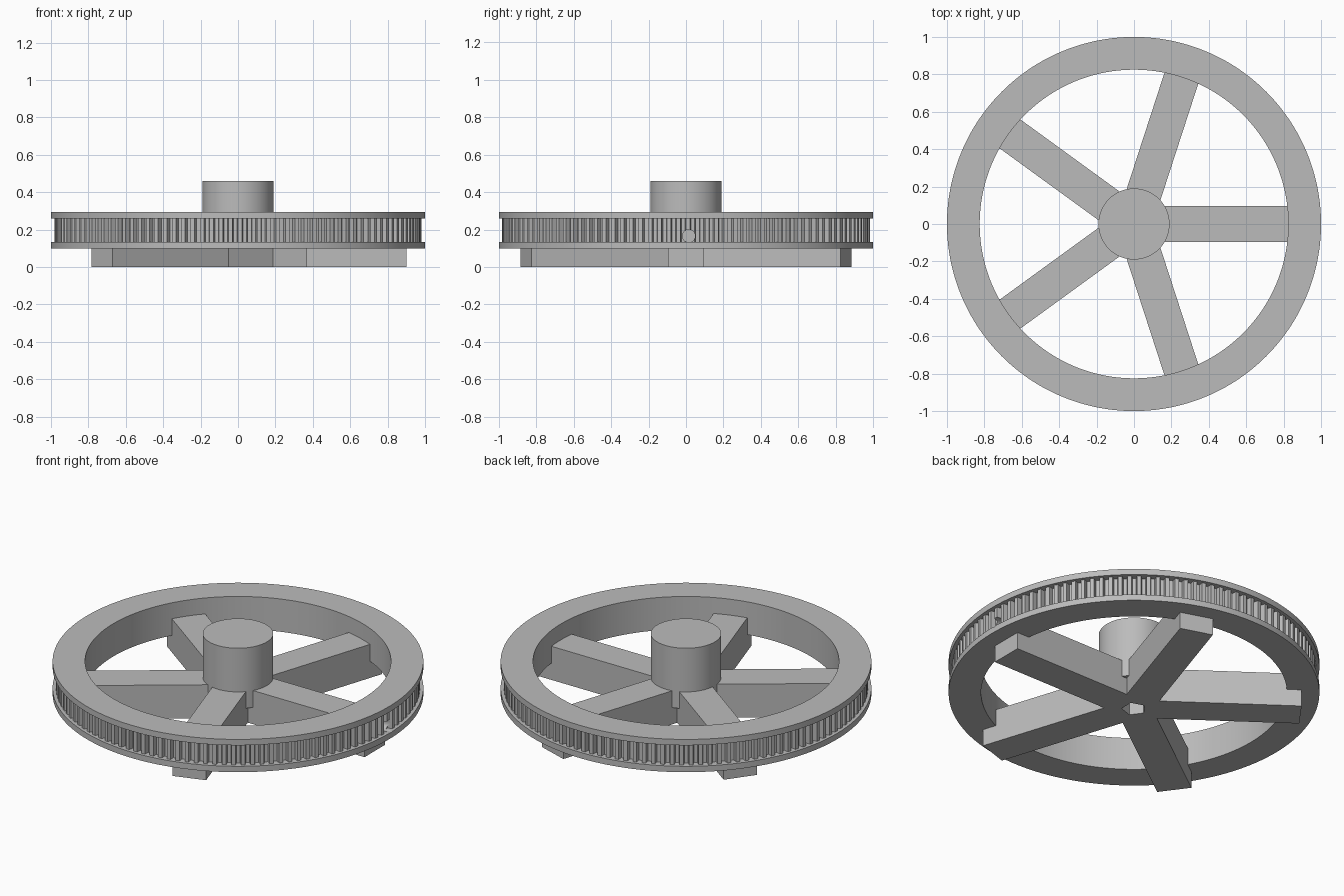
import bpy, bmesh
from math import cos, sin, tau, pi
from mathutils import Matrix

cube = bpy.data.objects.get("Cube")
if cube:
    bpy.data.objects.remove(cube)

grey = bpy.data.materials.new("plain grey")
grey.use_nodes = True
colour = (0.5, 0.5, 0.5, 1)
grey.diffuse_color = colour
grey.node_tree.nodes["Principled BSDF"].inputs["Base Color"].default_value = colour

TEETH, SPOKES = 120, 5
INNER, OUTER, TIP, ROOT = 0.825, 1.0, 0.982, 0.955
BASE, TOP = 0.10, 0.295
HUB_R, HUB_TOP = 0.19, 0.46
SPOKE_W, SPOKE_H, SPOKE_START, SPOKE_END = 0.19, 0.2, 0.055, 0.9


def finish(name, bm, smooth=True):
    bmesh.ops.recalc_face_normals(bm, faces=bm.faces)
    mesh = bpy.data.meshes.new(name)
    bm.to_mesh(mesh)
    bm.free()
    mesh.materials.append(grey)
    obj = bpy.data.objects.new(name, mesh)
    bpy.context.collection.objects.link(obj)
    bpy.ops.object.select_all(action="DESELECT")
    bpy.context.view_layer.objects.active = obj
    obj.select_set(True)
    if smooth:
        bpy.ops.object.shade_smooth_by_angle(angle=0.5)
    return obj


# Toothed rim: a flanged ring profile swept round, with the groove floor toothed
profile = [(INNER, BASE), (OUTER, BASE), (OUTER, 0.135), (None, 0.135),
           (None, 0.26), (OUTER, 0.26), (OUTER, TOP), (INNER, TOP)]
tooth = [(0.0, TIP), (0.42, TIP), (0.52, ROOT), (0.9, ROOT)]
bm = bmesh.new()
rings = []
for i in range(TEETH):
    for step, radius in tooth:
        a = tau * (i + step) / TEETH
        rings.append([bm.verts.new(((r or radius) * cos(a), (r or radius) * sin(a), z))
                      for r, z in profile])
for i, ring in enumerate(rings):
    after = rings[(i + 1) % len(rings)]
    for j in range(len(profile)):
        k = (j + 1) % len(profile)
        bm.faces.new((ring[j], after[j], after[k], ring[k]))
rim = finish("toothed_rim", bm, smooth=False)

# Round hole in the side of the rim, above the first spoke's end
bm = bmesh.new()
place = Matrix.Translation((0.96, 0.015, 0.166)) @ Matrix.Rotation(pi / 2, 4, "Y")
bmesh.ops.create_cone(bm, cap_ends=True, segments=24, radius1=0.034, radius2=0.034,
                      depth=0.14, matrix=place)
cutter = finish("hole_cutter", bm, smooth=False)
cutter.hide_render = True
cut = rim.modifiers.new("side hole", "BOOLEAN")
cut.object = cutter
cut.operation = "DIFFERENCE"
cut.solver = "EXACT"
bpy.context.view_layer.objects.active = rim
bpy.ops.object.modifier_apply(modifier=cut.name)
bpy.data.objects.remove(cutter)
bpy.ops.object.select_all(action="DESELECT")
rim.select_set(True)
bpy.ops.object.shade_smooth_by_angle(angle=0.3)

# Hub: solid boss, sunk between the spokes
bm = bmesh.new()
bmesh.ops.create_cone(bm, cap_ends=True, segments=96, radius1=HUB_R, radius2=HUB_R,
                      depth=HUB_TOP - BASE,
                      matrix=Matrix.Translation((0, 0, (HUB_TOP + BASE) / 2)))
finish("hub", bm)

# Spokes: flat bars running from the middle to under the rim
for i in range(SPOKES):
    bm = bmesh.new()
    place = (Matrix.Rotation(tau * i / SPOKES, 4, "Z")
             @ Matrix.Translation(((SPOKE_START + SPOKE_END) / 2, 0, SPOKE_H / 2))
             @ Matrix.Diagonal((SPOKE_END - SPOKE_START, SPOKE_W, SPOKE_H, 1)))
    bmesh.ops.create_cube(bm, size=1, matrix=place)
    finish(f"spoke_{i + 1}", bm, smooth=False)
